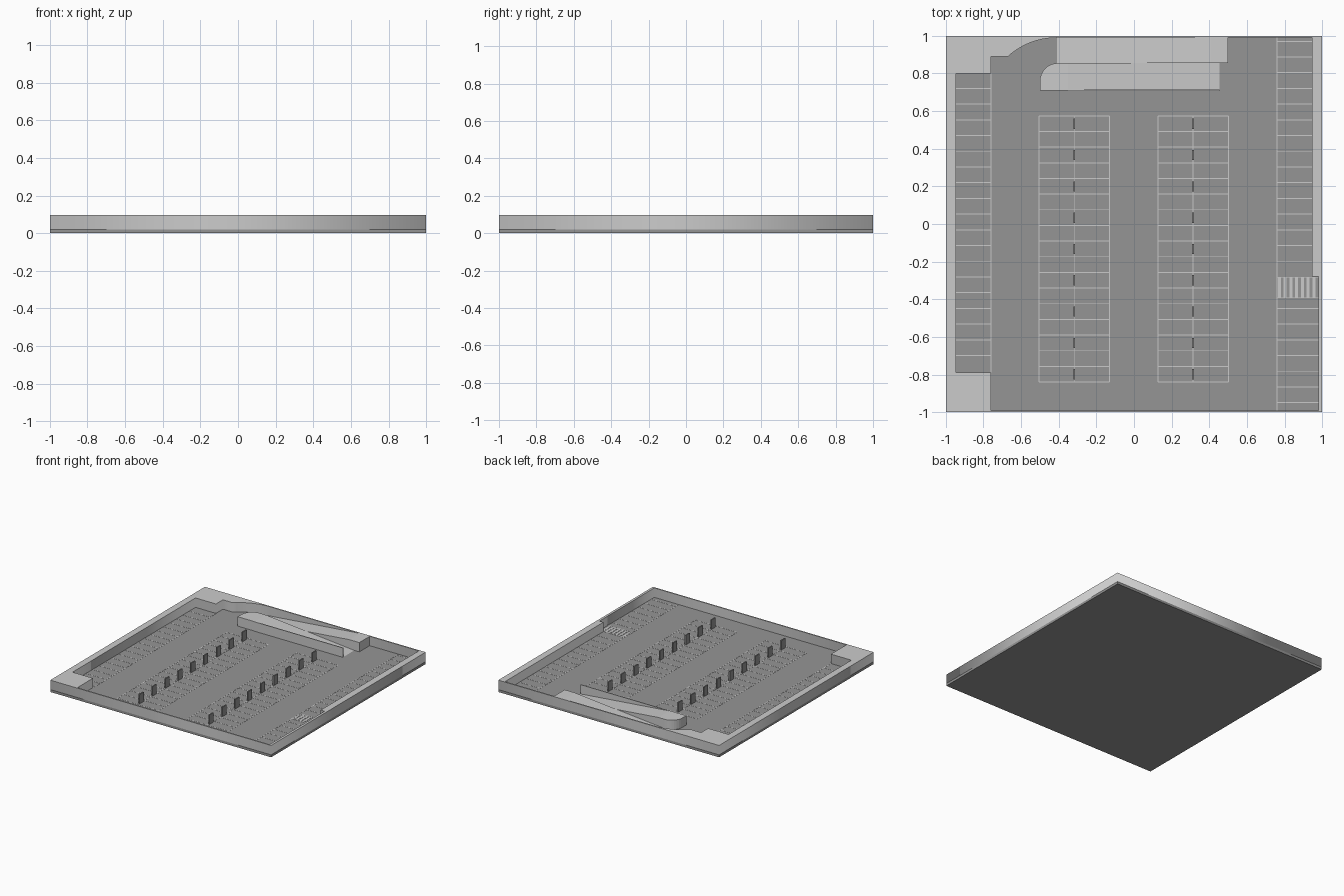
import bpy, bmesh, math
from mathutils import Vector

if "Cube" in bpy.data.objects:
    bpy.data.objects.remove(bpy.data.objects["Cube"])

FLOOR, TOP = 0.02, 0.097


def material(name, g):
    m = bpy.data.materials.new(name)
    m.diffuse_color = (g, g, g, 1)
    m.use_nodes = True
    m.node_tree.nodes["Principled BSDF"].inputs["Base Color"].default_value = m.diffuse_color
    return m


asphalt = material("asphalt", 0.3)


def finish(name, bm, mat=None):
    bmesh.ops.recalc_face_normals(bm, faces=bm.faces)
    me = bpy.data.meshes.new(name)
    bm.to_mesh(me)
    bm.free()
    ob = bpy.data.objects.new(name, me)
    bpy.context.collection.objects.link(ob)
    if mat:
        me.materials.append(mat)
    return ob


def add_box(bm, x0, x1, y0, y1, z0, z1):
    vs = bmesh.ops.create_cube(bm, size=1)["verts"]
    for v in vs:
        v.co = Vector((x1 if v.co.x > 0 else x0, y1 if v.co.y > 0 else y0,
                       z1 if v.co.z > 0 else z0))


def boxes(name, items, mat=None):
    bm = bmesh.new()
    for b in items:
        add_box(bm, *b)
    return finish(name, bm, mat)


def prism(name, points, offset, mat=None):
    bm = bmesh.new()
    face = bm.faces.new([bm.verts.new(p) for p in points])
    new = bmesh.ops.extrude_face_region(bm, geom=[face], use_keep_orig=True)["geom"]
    bmesh.ops.translate(bm, vec=offset, verts=[g for g in new if isinstance(g, bmesh.types.BMVert)])
    return finish(name, bm, mat)


def arc(cx, cy, r, a0, a1, n):
    return [(cx + r * math.cos(math.radians(a0 + (a1 - a0) * i / n)),
             cy + r * math.sin(math.radians(a0 + (a1 - a0) * i / n))) for i in range(n + 1)]


# Floor slab
boxes("floor_slab", [(-1, 1, -1, 1, 0, FLOOR)], asphalt)

# Perimeter wall: outer square with a stepped, partly curved inner outline
inner = ([(-.76, -.99), (.98, -.99), (.98, -.28), (.945, -.28), (.945, .99)]
         + arc(-.41, .602, .388, 90, 132.1, 10)
         + [(-.76, .89), (-.76, .8), (-.945, .8), (-.945, -.79), (-.76, -.79)])
outer = [(-1, -1), (1, -1), (1, 1), (-1, 1)]
cu = bpy.data.curves.new("perimeter_wall", 'CURVE')
cu.dimensions = '2D'
cu.fill_mode = 'BOTH'
cu.extrude = (TOP - FLOOR) / 2
for loop in (outer, inner):
    sp = cu.splines.new('POLY')
    sp.points.add(len(loop) - 1)
    for p, (x, y) in zip(sp.points, loop):
        p.co = (x, y, 0, 1)
    sp.use_cyclic_u = True
wall = bpy.data.objects.new("perimeter_wall", cu)
wall.location.z = (TOP + FLOOR) / 2
bpy.context.collection.objects.link(wall)
bpy.context.view_layer.objects.active = wall
wall.select_set(True)
bpy.ops.object.convert(target='MESH')

# Upper ramp rises toward +x and ends in a flat landing
prism("upper_ramp", [(-.41, .855, FLOOR + .001), (.5, .855, FLOOR + .001),
                     (.5, .855, TOP), (.41, .855, TOP)], (0, .135, 0))

# Lower ramp rises toward -x to a rounded landing, with a thin parapet
plan = [(-.5, .71), (-.35, .71), (-.35, .855)] + arc(-.405, .76, .095, 90, 180, 8)
prism("lower_ramp_landing", [(x, y, FLOOR) for x, y in plan], (0, 0, TOP - FLOOR))
prism("lower_ramp", [(-.35, .71, FLOOR + .001), (.455, .71, FLOOR + .001),
                     (-.35, .71, TOP)], (0, .145, 0))
boxes("ramp_parapet", [(-.35, .455, .708, .715, FLOOR, TOP)])

# Painted bay lines
W, Z0, Z1 = .0025, FLOOR - .001, FLOOR + .001
lines = []


def hline(x0, x1, y):
    lines.append((x0, x1, y - W, y + W, Z0, Z1))


def vline(x, y0, y1):
    lines.append((x - W, x + W, y0, y1, Z0, Z1))


STEP = 1.415 / 17
for x0, x1 in ((-.505, -.13), (.127, .502)):
    for i in range(18):
        hline(x0, x1, -.84 + i * STEP)
    for x in (x0, (x0 + x1) / 2, x1):
        vline(x, -.84, .575)
vline(-.76, -.79, .8)
vline(.76, -.99, .99)
for k in range(-20, 5):
    y = .637 + k * .0835
    if -.78 < y < .79:
        hline(-.945, -.76, y)
    if y > -.27:
        hline(.76, .945, y)
    elif -.98 < y < -.4:
        hline(.76, .98, y)
hline(.76, .98, -.283)
hline(.76, .98, -.392)
boxes("bay_lines", lines)

# Pedestrian crossing stripes
boxes("crossing_stripes", [(.765 + i * .0305, .781 + i * .0305, -.392, -.283, Z0, Z1 + .0005)
                           for i in range(7)])

# Two rows of thin pillars on the centre lines
boxes("pillars", [(x - .005, x + .005, y - .027, y + .027, FLOOR, TOP)
                  for x in (-.3175, .3145) for y in [.533 - i * 2 * STEP for i in range(9)]], asphalt)
